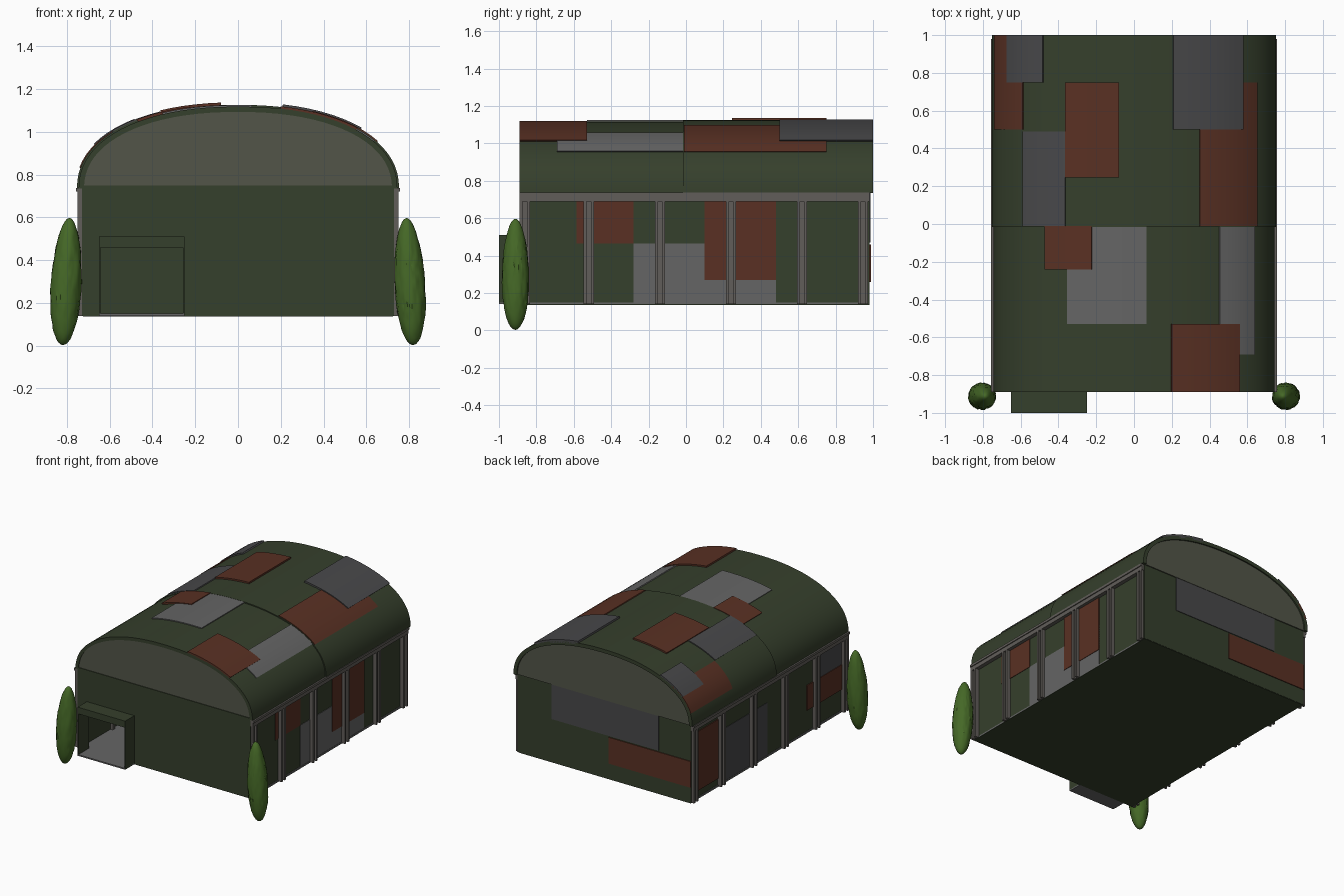
import bpy, bmesh, math, random
from mathutils import Vector

if "Cube" in bpy.data.objects:
    bpy.data.objects.remove(bpy.data.objects["Cube"])

random.seed(4)


def mat(name, r, g, b):
    m = bpy.data.materials.new(name)
    m.diffuse_color = (r, g, b, 1)
    m.use_nodes = True
    m.node_tree.nodes["Principled BSDF"].inputs["Base Color"].default_value = m.diffuse_color
    return m


GREEN = mat("dark_green", .036, .05, .025)
GABLE = mat("pale_green", .085, .09, .065)
RUST = mat("rust", .10, .03, .017)
GREY = mat("dark_grey", .065, .065, .068)
PALE = mat("mid_grey", .13, .13, .13)
STEEL = mat("steel", .12, .11, .10)
LEAF = mat("leaf", .06, .14, .02)


def finish(bm, name, m, smooth=False):
    bmesh.ops.recalc_face_normals(bm, faces=bm.faces)
    me = bpy.data.meshes.new(name)
    bm.to_mesh(me)
    bm.free()
    me.materials.append(m)
    ob = bpy.data.objects.new(name, me)
    bpy.context.collection.objects.link(ob)
    if smooth:
        bpy.ops.object.select_all(action='DESELECT')
        ob.select_set(True)
        bpy.context.view_layer.objects.active = ob
        bpy.ops.object.shade_smooth_by_angle(angle=math.radians(35))
    return ob


def box(name, x, y, z, m):
    bm = bmesh.new()
    bmesh.ops.create_cube(bm, size=1)
    for v in bm.verts:
        v.co = [(a + b) / 2 + c * (b - a) for (a, b), c in zip((x, y, z), v.co)]
    return finish(bm, name, m)


# Roof profile: a slightly squared half ellipse
A, B, Z0, N = .745, .383, .735, 2.2


def arch_point(t, off):
    c, s = math.cos(t), max(math.sin(t), 0)
    return (A + off) * math.copysign(abs(c) ** (2 / N), c), Z0 + (B + off) * s ** (2 / N)


def angle_at(x, off):
    q = max(-1, min(1, x / (A + off)))
    return math.acos(math.copysign(abs(q) ** (N / 2), q))


def arch_sheet(name, x0, x1, y0, y1, inner, outer, m):
    """Curved sheet following the roof between two x and two y values."""
    t0, t1 = angle_at(x1, outer), angle_at(x0, outer)
    k = max(4, round((t1 - t0) / math.pi * 40))
    bm = bmesh.new()
    rings = []
    for i in range(k + 1):
        t = t0 + (t1 - t0) * i / k
        (xi, zi), (xo, zo) = arch_point(t, inner), arch_point(t, outer)
        rings.append([bm.verts.new(p) for p in
                      ((xi, y0, zi), (xo, y0, zo), (xo, y1, zo), (xi, y1, zi))])
    for a, b in zip(rings, rings[1:]):
        for j in range(4):
            bm.faces.new((a[j], a[(j + 1) % 4], b[(j + 1) % 4], b[j]))
    bm.faces.new(rings[0])
    bm.faces.new(rings[-1])
    return finish(bm, name, m, True)


def gable(name, y0, y1):
    bm = bmesh.new()
    ring = [arch_point(math.pi * i / 40, -.02) for i in range(41)]
    f = bm.faces.new([bm.verts.new((x, y0, z)) for x, z in ring])
    r = bmesh.ops.extrude_face_region(bm, geom=[f])
    for v in r["geom"]:
        if isinstance(v, bmesh.types.BMVert):
            v.co.y = y1
    return finish(bm, name, GABLE)


# Roof in two lengths, the rear one slightly larger
arch_sheet("front_roof", -1, 1, -.89, -.01, -.025, 0, GREEN)
arch_sheet("rear_roof", -1, 1, -.015, 1, -.02, .008, GREEN)
gable("front_gable", -.885, -.865)
gable("rear_gable", .965, .99)

# Roof patches: x0, x1, y0, y1, height above roof, material
roof_patches = [
    (-.742, -.59, .5, 1, .013, RUST), (-.675, -.485, .75, 1, .018, GREY),
    (-.365, -.08, .245, .75, .02, RUST), (-.59, -.365, -.01, .49, .015, GREY),
    (.21, .58, .5, 1, .021, GREY), (.35, .655, -.01, .75, .014, RUST),
    (-.475, -.225, -.24, -.01, .012, RUST), (-.355, .065, -.53, -.01, .007, PALE),
    (.455, .64, -.69, -.01, .006, PALE), (.2, .56, -.89, -.53, .011, RUST)]
for i, (x0, x1, y0, y1, h, m) in enumerate(roof_patches):
    arch_sheet(f"roof_patch_{i}", x0, x1, y0, y1, -.004, h, m)

# Floor and end walls, with a doorway in the front
box("floor", (-.725, .725), (-.885, .98), (.14, .15), PALE)
box("underside", (-.725, .725), (-.885, .98), (.137, .14), GREEN)
box("rear_wall", (-.73, .73), (.96, .982), (.14, .75), GREEN)
box("front_wall_left", (-.73, -.65), (-.89, -.87), (.14, .75), GREEN)
box("front_wall_right", (-.25, .73), (-.89, -.87), (.14, .75), GREEN)
box("front_wall_lintel", (-.65, -.25), (-.89, -.87), (.51, .75), GREEN)
box("rear_patch_upper", (-.46, .44), (.97, .987), (.47, .75), GREY)
box("rear_patch_lower", (-.73, -.04), (.97, .988), (.26, .46), RUST)

# Porch: open-fronted box around the doorway
box("porch_roof", (-.65, -.25), (-1, -.87), (.46, .51), GREEN)
box("porch_floor", (-.65, -.25), (-1, -.87), (.14, .15), PALE)
for s, x in (("left", -.65), ("right", -.256)):
    box(f"porch_side_{s}", (x, x + .006), (-1, -.87), (.14, .5), GREEN)

# Side walls, eaves beams and channel posts
for side, s in (("right", 1), ("left", -1)):
    def side_box(name, d0, d1, y, z, m):
        return box(f"{side}_{name}", sorted((s * d0, s * d1)), y, z, m)
    side_box("wall", .7, .72, (-.885, .975), (.14, .74), GREEN)
    side_box("eaves_beam", .7, .75, (-.89, .98), (.69, .72), STEEL)
    side_box("eaves_lip", .7, .757, (-.89, .98), (.72, .738), STEEL)
    for i, y in enumerate((-.862, -.52, -.14, .24, .62, .947)):
        side_box(f"post_web_{i}", .68, .735, (y - .014, y + .014), (.14, .69), STEEL)
        for e in (-1, 1):
            c = y + e * .019
            side_box(f"post_flange_{i}_{e}", .7, .75, (c - .008, c + .008), (.14, .69), STEEL)
    patches = {
        "right": [(-.585, -.28, .465, .69, .724, RUST), (-.28, .48, .14, .465, .723, PALE),
                  (.1, .48, .27, .69, .727, RUST)],
        "left": [(.62, .97, .2, .65, .726, RUST), (.05, .62, .14, .55, .723, GREY),
                 (-.84, -.42, .31, .5, .727, RUST), (-.84, -.52, .5, .69, .723, GREY)]}[side]
    for i, (y0, y1, z0, z1, d, m) in enumerate(patches):
        side_box(f"wall_patch_{i}", .71, d, (y0, y1), (z0, z1), m)

# Tall shrubs at the front corners
for side, s in (("right", 1), ("left", -1)):
    bm = bmesh.new()
    bmesh.ops.create_icosphere(bm, subdivisions=4, radius=1)
    for v in bm.verts:
        h = v.co.z
        w = .071 * (1 - .1 * h) * random.uniform(.96, 1.04)
        v.co = Vector((s * (.803 - .015 * h) + v.co.x * w, -.912 + v.co.y * w, .3 + .297 * h))
    finish(bm, f"{side}_shrub", LEAF, True)
